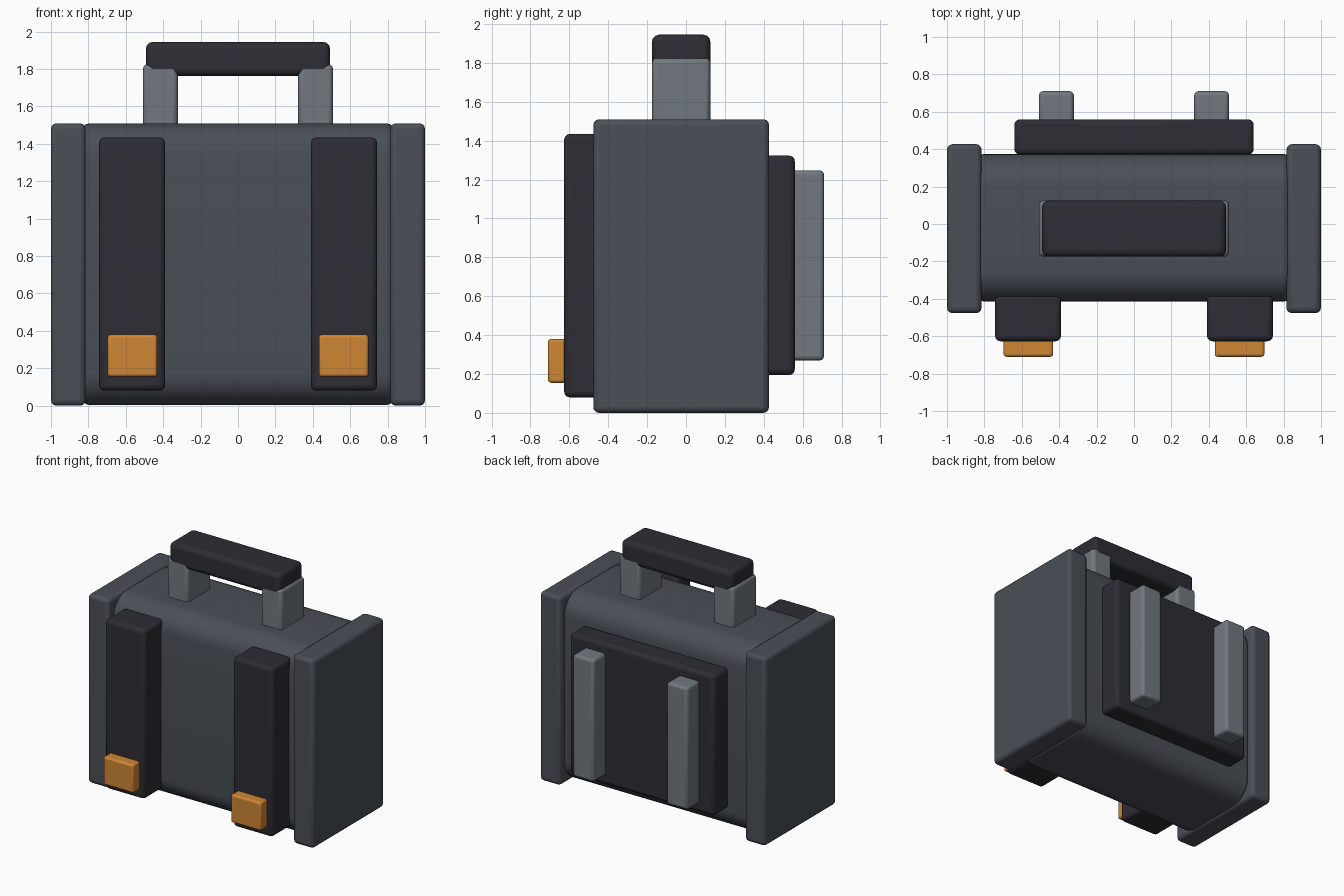
import bpy, bmesh, math

if "Cube" in bpy.data.objects:
    bpy.data.objects.remove(bpy.data.objects["Cube"])


def material(name, rgb):
    m = bpy.data.materials.new(name)
    m.diffuse_color = (*rgb, 1.0)
    m.use_nodes = True
    m.node_tree.nodes["Principled BSDF"].inputs["Base Color"].default_value = m.diffuse_color
    return m


SLATE = material("slate grey", (0.068, 0.078, 0.095))
DARK = material("dark charcoal", (0.027, 0.026, 0.035))
METAL = material("light grey", (0.165, 0.19, 0.215))
ORANGE = material("orange", (0.62, 0.24, 0.035))


def box(name, x, y, z, mat, bevel=0.03, round_x=0.0):
    """Bevelled box from (min, max) ranges; round_x rounds the edges running along x."""
    bm = bmesh.new()
    bmesh.ops.create_cube(bm, size=1)
    for v in bm.verts:
        v.co = [r[0] + (c + 0.5) * (r[1] - r[0]) for c, r in zip(v.co, (x, y, z))]
    if round_x:
        edges = [e for e in bm.edges if abs(e.verts[0].co.x - e.verts[1].co.x) > 0.1]
        bmesh.ops.bevel(bm, geom=edges, offset=round_x, segments=8, profile=0.5,
                        affect='EDGES')
    me = bpy.data.meshes.new(name)
    bm.to_mesh(me)
    bm.free()
    me.materials.append(mat)
    ob = bpy.data.objects.new(name, me)
    bpy.context.collection.objects.link(ob)
    mod = ob.modifiers.new("bevel", 'BEVEL')
    mod.width = bevel
    mod.segments = 3
    mod.limit_method = 'ANGLE'
    mod.angle_limit = math.radians(40)
    bpy.context.view_layer.objects.active = ob
    ob.select_set(True)
    bpy.ops.object.shade_smooth_by_angle(angle=math.radians(40))
    ob.select_set(False)
    return ob


def pair(name, x, y, z, mat, bevel=0.03):
    """Right-hand box and its mirrored left-hand twin."""
    box("right_" + name, x, y, z, mat, bevel)
    box("left_" + name, (-x[1], -x[0]), y, z, mat, bevel)


# Case body with rounded long edges, and its end caps
box("case_body", (-0.83, 0.83), (-0.415, 0.375), (0.005, 1.508), SLATE, 0.03, 0.17)
pair("end_cap", (0.815, 1.0), (-0.477, 0.427), (0.0, 1.51), SLATE)

# Front straps and buckles
pair("strap", (0.39, 0.743), (-0.627, -0.37), (0.08, 1.435), DARK)
pair("buckle", (0.432, 0.697), (-0.71, -0.615), (0.155, 0.38), ORANGE, 0.015)

# Back panel and its rails
box("back_panel", (-0.64, 0.64), (0.37, 0.56), (0.195, 1.323), DARK)
pair("back_rail", (0.322, 0.508), (0.53, 0.71), (0.27, 1.247), METAL, 0.022)

# Carrying handle
pair("handle_post", (0.322, 0.508), (-0.175, 0.125), (1.47, 1.825), METAL, 0.025)
box("handle_grip", (-0.492, 0.492), (-0.175, 0.125), (1.763, 1.945), DARK, 0.035)
